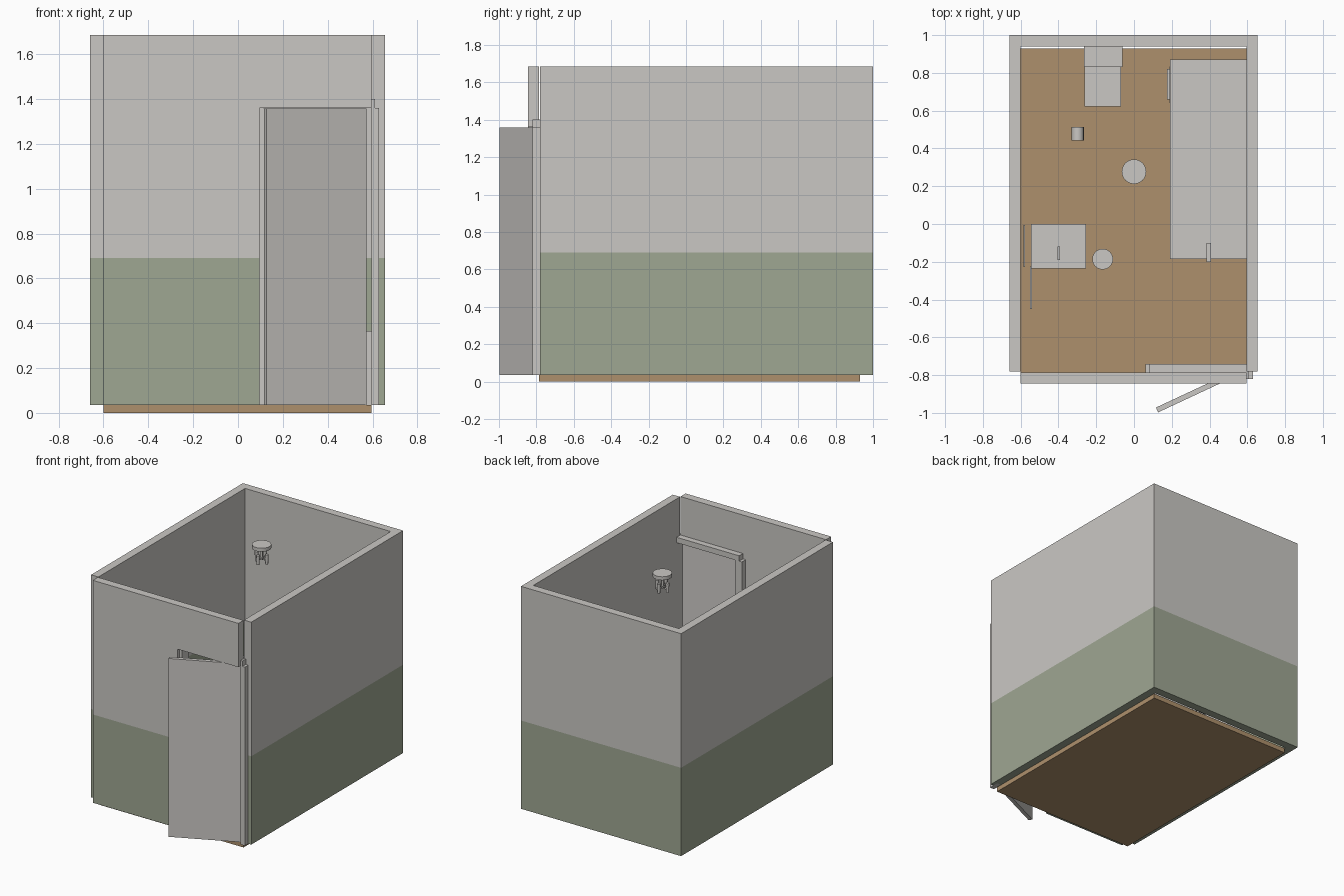
import bpy, bmesh, math
from mathutils import Matrix, Vector

cube = bpy.data.objects.get("Cube")
if cube:
    bpy.data.objects.remove(cube, do_unlink=True)


def material(name, rgb):
    m = bpy.data.materials.new(name)
    m.use_nodes = True
    m.diffuse_color = (*rgb, 1)
    m.node_tree.nodes["Principled BSDF"].inputs["Base Color"].default_value = (*rgb, 1)
    return m


WHITE = material("off_white", (0.59, 0.575, 0.55))
GREEN = material("sage_green", (0.345, 0.385, 0.29))
WOOD = material("wood_floor", (0.42, 0.28, 0.15))


def finish(name, bm, *mats):
    mesh = bpy.data.meshes.new(name)
    bm.to_mesh(mesh)
    bm.free()
    for m in mats:
        mesh.materials.append(m)
    obj = bpy.data.objects.new(name, mesh)
    bpy.context.collection.objects.link(obj)
    return obj


def add_box(bm, lo, hi):
    lo, hi = Vector(lo), Vector(hi)
    bmesh.ops.create_cube(bm, size=1, matrix=Matrix.Translation((lo + hi) / 2)
                          @ Matrix.Diagonal((*(hi - lo), 1)))


def box(name, lo, hi, mat=WHITE):
    bm = bmesh.new()
    add_box(bm, lo, hi)
    return finish(name, bm, mat)


def cylinder(name, center, r1, r2, depth, sides=24, rot=None):
    bm = bmesh.new()
    bmesh.ops.create_cone(bm, cap_ends=True, segments=sides, radius1=r1, radius2=r2, depth=depth,
                          matrix=Matrix.Translation(center) @ (rot or Matrix()))
    for f in bm.faces:
        f.smooth = len(f.verts) == 4
    for e in bm.edges:
        e.smooth = all(f.smooth for f in e.link_faces)
    return finish(name, bm, WHITE)


BASE, TOP, DADO = 0.035, 1.685, 0.69
DOOR_TOP = 1.36


# Walls, painted green below the dado line
def wall(name, *boxes):
    bm = bmesh.new()
    for lo, hi in boxes:
        add_box(bm, lo, hi)
    bmesh.ops.bisect_plane(bm, geom=bm.verts[:] + bm.edges[:] + bm.faces[:],
                           plane_co=(0, 0, DADO), plane_no=(0, 0, 1))
    for f in bm.faces:
        f.material_index = 1 if f.calc_center_median().z < DADO else 0
    return finish(name, bm, WHITE, GREEN)


wall("right_wall", ((-0.66, -0.78, BASE), (-0.6, 1, TOP)))
wall("left_wall", ((0.595, -0.78, BASE), (0.655, 1, TOP)))
wall("back_wall", ((-0.6, 0.94, BASE), (0.595, 1, TOP)))
wall("front_wall", ((-0.6, -0.845, BASE), (0.096, -0.785, TOP)),
     ((0.096, -0.845, DOOR_TOP), (0.595, -0.785, TOP)))
box("floor", (-0.6, -0.785, 0), (0.595, 0.93, BASE), WOOD)

# Door frame and open door
box("door_jamb_right", (0.06, -0.82, BASE), (0.116, -0.74, DOOR_TOP))
box("door_jamb_left", (0.595, -0.82, BASE), (0.63, -0.74, DOOR_TOP))
box("door_header", (0.082, -0.82, DOOR_TOP), (0.61, -0.74, 1.4))
door = box("door", (0, 0, BASE), (0.492, 0.028, DOOR_TOP - 0.002))
door.location = (0.128, -0.997, 0)
door.rotation_euler.z = math.radians(25)

# Bathtub with tap and side rail
box("bathtub", (0.19, -0.185, BASE), (0.595, 0.87, 0.365))
box("bath_tap", (0.383, -0.2, 0.365), (0.408, -0.1, 0.43))
box("towel_rail_plate", (0.187, 0.64, 0.25), (0.197, 0.835, 0.34))
box("towel_rail", (0.174, 0.66, 0.27), (0.187, 0.82, 0.32))

# Toilet
box("toilet_tank", (-0.265, 0.83, 0.27), (-0.062, 0.94, 0.53))
box("toilet_seat", (-0.262, 0.622, 0.27), (-0.068, 0.83, 0.3))
box("toilet_base", (-0.235, 0.66, BASE), (-0.095, 0.9, 0.27))
cylinder("paper_roll", (-0.298, 0.478, 0.3), 0.032, 0.032, 0.07, 16,
         Matrix.Rotation(math.pi / 2, 4, 'X'))

# Vanity with tap, open door and mirror
box("vanity_cabinet", (-0.545, -0.225, BASE), (-0.255, 0, 0.53))
box("vanity_top", (-0.545, -0.235, 0.53), (-0.255, 0, 0.56))
box("vanity_tap", (-0.404, -0.19, 0.56), (-0.392, -0.12, 0.62))
box("vanity_door", (-0.55, -0.45, 0.07), (-0.54, -0.226, 0.5))
box("mirror", (-0.586, -0.228, 0.75), (-0.576, -0.005, 1.15))
cylinder("waste_bin", (-0.166, -0.186, 0.12), 0.045, 0.055, 0.17)

# Ceiling lamp with hanging bulbs
lamp = Vector((0, 0.277, 0))
cylinder("lamp_plate", lamp + Vector((0, 0, 1.672)), 0.065, 0.065, 0.026, 32)
cylinder("lamp_stem", lamp + Vector((0, 0, 1.615)), 0.008, 0.008, 0.09, 12)
for i in range(4):
    a = i * math.pi / 2
    d = Vector((math.cos(a), math.sin(a), 0))
    cylinder(f"lamp_arm_{i + 1}", lamp + d * 0.022 + Vector((0, 0, 1.585)), 0.005, 0.005, 0.044, 8,
             d.to_track_quat('Z', 'Y').to_matrix().to_4x4())
    cylinder(f"lamp_bulb_{i + 1}", lamp + d * 0.042 + Vector((0, 0, 1.585)), 0.01, 0.013, 0.07, 12)
